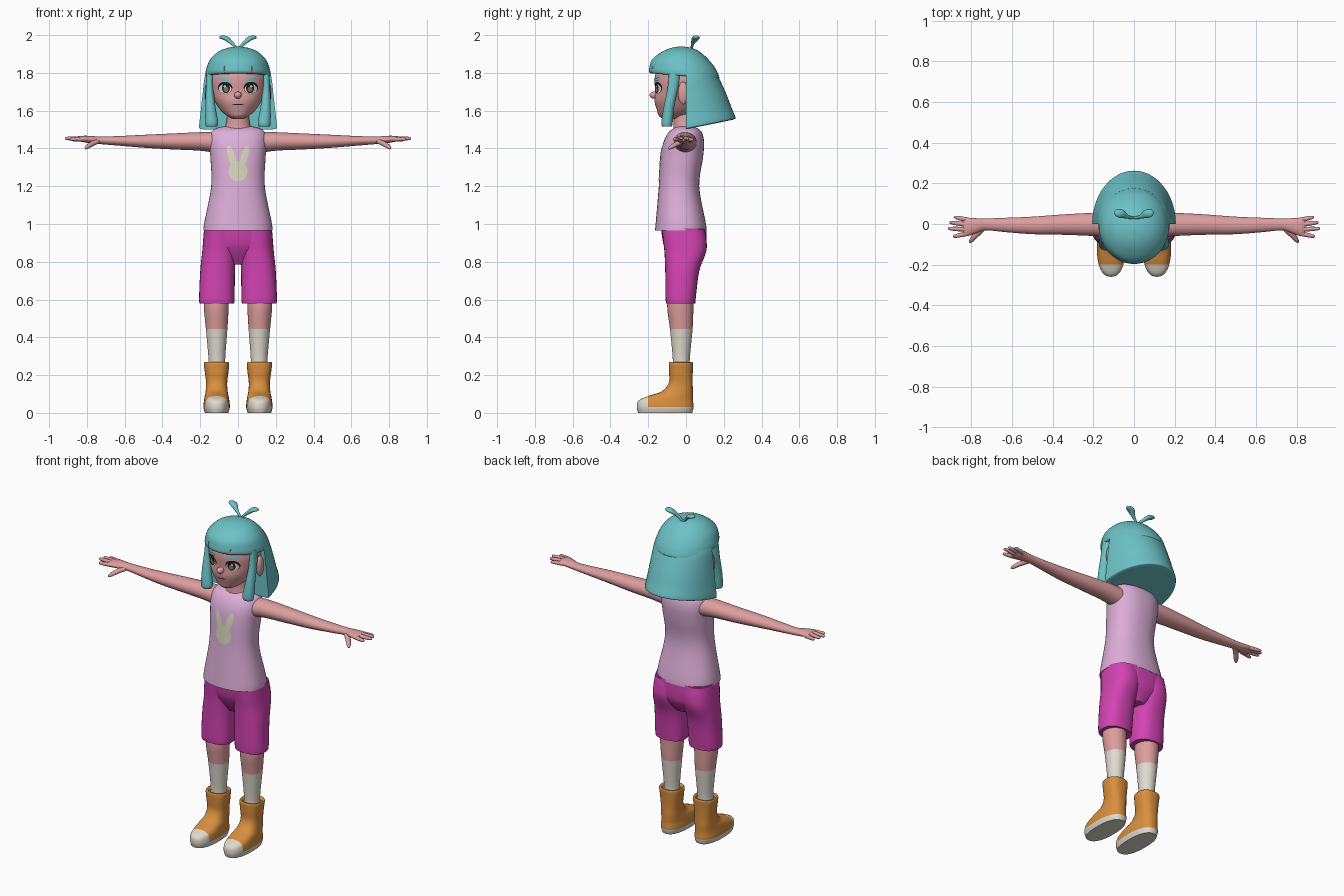
import bpy, bmesh
from math import sin, cos, pi, copysign
from mathutils import Vector
from mathutils.bvhtree import BVHTree

cube = bpy.data.objects.get("Cube")
if cube:
    bpy.data.objects.remove(cube)


def material(name, code):
    """Flat colour from an sRGB hex code."""
    raw = [int(code[i:i + 2], 16) / 255 for i in (0, 2, 4)]
    rgba = [c / 12.92 if c < .04 else ((c + .055) / 1.055) ** 2.4 for c in raw] + [1]
    mat = bpy.data.materials.new(name)
    mat.use_nodes = True
    mat.diffuse_color = rgba
    shader = next(n for n in mat.node_tree.nodes if n.type == 'BSDF_PRINCIPLED')
    shader.inputs["Base Color"].default_value = rgba
    shader.inputs["Roughness"].default_value = .8
    return mat


skin = material("skin", "DE9E9E")
teal = material("teal_hair", "6CC2C6")
lilac = material("lilac_shirt", "DDAFD8")
magenta = material("magenta_shorts", "D443B2")
orange = material("orange_boot", "D98F3E")
cream = material("cream_sock", "E0DBCF")
pale = material("pale_print", "D9D8BE")
black = material("dark_lash", "1E1A1E")
white = material("eye_white", "EFEDEA")
olive = material("olive_iris", "7C8358")


def finish(name, bm, mats, mirror=False, rule=None):
    mesh = bpy.data.meshes.new(name)
    for f in bm.faces:
        f.material_index = rule(f.calc_center_median()) if rule else 0
    bm.to_mesh(mesh)
    bm.free()
    for m in mats:
        mesh.materials.append(m)
    ob = bpy.data.objects.new(name, mesh)
    bpy.context.collection.objects.link(ob)
    if mirror:
        ob.modifiers.new("Mirror", 'MIRROR').use_clip = False
    bpy.ops.object.select_all(action='DESELECT')
    ob.select_set(True)
    bpy.context.view_layer.objects.active = ob
    bpy.ops.object.shade_smooth_by_angle(angle=.9)
    return ob


def spline(pts, steps):
    """Smooth curve through tuples of any length."""
    pts = [Vector(tuple(q) + (0,) * (6 - len(q))) for q in pts]
    ext = [pts[0]] + pts + [pts[-1]]
    out = []
    for a, b, c, d in zip(ext, ext[1:], ext[2:], ext[3:]):
        for k in range(steps):
            t = k / steps
            out.append(b + (c - a) * t / 2 + (2 * a - 5 * b + 4 * c - d) * t * t / 2
                       + (3 * b - a - 3 * c + d) * t ** 3 / 2)
    return out + [pts[-1]]


def loft(name, pts, mats, axis='z', n=32, p=2, steps=5, mirror=False,
         rule=None, ymin=None, cut=None):
    """Skin rings (x, y, z, radius a, radius b, slope) along a smooth path."""
    path = spline(pts, steps)
    bm = bmesh.new()
    rings = []
    for i, q in enumerate(path):
        if axis == 'z':
            side, up = Vector((1, 0, 0)), Vector((0, 1, 0))
        elif axis == 'x':
            side, up = Vector((0, 1, 0)), Vector((0, 0, 1))
        else:
            tan = (path[min(i + 1, len(path) - 1)] - path[max(i - 1, 0)])
            tan = Vector(tan[:3]).normalized()
            side = tan.cross(Vector((0, 0, 1))).normalized()
            up = side.cross(tan)
        ring = []
        for k in range(n):
            c, s = cos(2 * pi * k / n), sin(2 * pi * k / n)
            c, s = (copysign(abs(v) ** (2 / p), v) for v in (c, s))
            co = Vector(q[:3]) + side * c * max(q[3], .001) + up * s * max(q[4], .001)
            if ymin is not None:
                co.y = max(co.y, ymin)
            co.z += q[5] * co.y
            ring.append(bm.verts.new(co))
        rings.append(ring)
    for r, s in zip(rings, rings[1:]):
        for k in range(n):
            j = (k + 1) % n
            bm.faces.new((r[k], r[j], s[j], s[k]))
    bm.faces.new(rings[0])
    bm.faces.new(rings[-1])
    if cut is not None:
        bmesh.ops.bisect_plane(bm, geom=bm.verts[:] + bm.edges[:] + bm.faces[:],
                               plane_co=(0, cut, 0), plane_no=(0, 1, 0))
    bmesh.ops.recalc_face_normals(bm, faces=bm.faces[:])
    return finish(name, bm, mats, mirror, rule)


def ball(name, loc, size, mat, mirror=False):
    bm = bmesh.new()
    bmesh.ops.create_uvsphere(bm, u_segments=24, v_segments=16, radius=1)
    for v in bm.verts:
        v.co = Vector([l + a * b for l, a, b in zip(loc, v.co, size)])
    return finish(name, bm, [mat], mirror)


def plate(name, target, mat, outline, lift, mirror=False):
    """Thin painted patch laid on the front of a target."""
    tree = BVHTree.FromPolygons([v.co for v in target.data.vertices],
                                [f.vertices for f in target.data.polygons])
    bm = bmesh.new()
    n = len(outline)
    mx, mz = (sum(q[i] for q in outline) / n for i in (0, 1))

    def put(x, z):
        hit = tree.ray_cast(Vector((x, -2, z)), Vector((0, 1, 0)))[0]
        return bm.verts.new((x, hit.y - lift if hit else -.1, z))
    mid = put(mx, mz)
    rings = [[put(mx + (x - mx) * t, mz + (z - mz) * t) for x, z in outline]
             for t in (.35, .7, 1)]
    for k in range(n):
        j = (k + 1) % n
        bm.faces.new((mid, rings[0][k], rings[0][j]))
        for r, s in zip(rings, rings[1:]):
            bm.faces.new((r[k], s[k], s[j], r[j]))
    return finish(name, bm, [mat], mirror)


def oval(x, z, rx, rz, tilt=0, n=28):
    pts = [(rx * cos(2 * pi * k / n), rz * sin(2 * pi * k / n)) for k in range(n)]
    return [(x + a * cos(tilt) - b * sin(tilt), z + a * sin(tilt) + b * cos(tilt))
            for a, b in pts]


# Torso and clothes
shirt = loft("shirt", [(0, -.027, .965, .183, .137), (0, -.028, 1.01, .178, .132),
                       (0, -.037, 1.2, .142, .107), (0, -.022, 1.35, .146, .112),
                       (0, -.012, 1.43, .152, .108), (0, -.004, 1.485, .143, .088),
                       (0, -.002, 1.508, .11, .06), (0, -.002, 1.518, .06, .04)],
             [lilac], n=48, p=2.3)
loft("shorts_hips", [(0, 0, .785, .05, .06), (0, 0, .85, .13, .1),
                     (0, -.006, .9, .172, .115), (0, -.012, .975, .182, .12)],
     [magenta], n=40, p=2.4)
loft("shorts_legs", [(.112, -.028, .578, .091, .077), (.112, -.028, .61, .094, .08),
                     (.108, -.02, .75, .092, .09), (.1, -.004, .85, .09, .11),
                     (.095, -.006, .91, .09, .115), (.09, -.014, .97, .09, .113)],
     [magenta], p=2.4, mirror=True)

# Legs with socks, then boots
loft("legs", [(.115, -.028, .62, .066, .068), (.115, -.03, .55, .065, .069),
              (.113, -.025, .445, .057, .06), (.112, -.025, .3, .045, .046),
              (.112, -.025, .24, .045, .045)],
     [skin, cream], mirror=True, rule=lambda c: int(c.z < .445))
loft("boots", [(.113, -.11, 0, .062, .143), (.113, -.11, .03, .07, .15),
               (.113, -.107, .065, .067, .144), (.113, -.08, .09, .063, .117),
               (.113, -.045, .115, .058, .082), (.113, -.028, .16, .056, .063),
               (.113, -.027, .22, .063, .063), (.114, -.026, .262, .067, .064),
               (.114, -.026, .268, .059, .056), (.114, -.026, .255, .05, .047)],
     [orange, cream], n=40, p=2.4, mirror=True, cut=-.2,
     rule=lambda c: int(c.z < .03 or (c.y < -.2 and c.z < .1)))

# Arms and hands
loft("arms", [(.1, -.005, 1.43, .062, .057), (.2, -.002, 1.437, .057, .049),
              (.35, -.003, 1.437, .05, .042), (.5, -.007, 1.438, .043, .034),
              (.62, -.005, 1.44, .036, .026), (.73, -.002, 1.443, .029, .02),
              (.77, -.007, 1.446, .035, .02), (.82, -.015, 1.45, .045, .017),
              (.842, -.016, 1.45, .036, .01)], [skin], axis='x', mirror=True)
hand = {"little_fingers": ((.81, .018), (.885, .034), 1.447),
        "ring_fingers": ((.82, -.004), (.908, .009), 1.452),
        "middle_fingers": ((.82, -.027), (.916, -.022), 1.453),
        "index_fingers": ((.81, -.045), (.89, -.062), 1.449)}
for name, (a, b, z) in hand.items():
    at = lambda t, r: (a[0] + (b[0] - a[0]) * t, a[1] + (b[1] - a[1]) * t, z, r, r)
    loft(name, [at(0, .012), at(.5, .011), at(.92, .008), at(1, .002)],
         [skin], axis=None, n=12, steps=4, mirror=True)
loft("thumbs", [(.74, -.015, 1.44, .016, .014), (.775, -.05, 1.423, .015, .013),
                (.8, -.08, 1.406, .011, .01), (.808, -.092, 1.398, .003, .003)],
     [skin], axis=None, n=14, mirror=True)

# Head
loft("neck", [(0, -.01, 1.48, .085, .06), (0, -.01, 1.525, .064, .055),
              (0, -.015, 1.62, .052, .052)], [skin])
head = loft("head", [(0, -.08, 1.555, .025, .035), (0, -.07, 1.57, .055, .072),
                     (0, -.05, 1.6, .09, .103), (0, -.032, 1.65, .124, .134),
                     (0, -.02, 1.7, .143, .143), (0, -.01, 1.78, .15, .155),
                     (0, -.01, 1.86, .12, .12), (0, -.01, 1.91, .05, .05)],
            [skin], n=48, p=2.15)
ball("nose", (0, -.166, 1.682), (.02, .027, .019), skin)
ball("ears", (.158, -.015, 1.693), (.018, .028, .06), skin, mirror=True)

# Hair
cap = loft("hair_cap", [(0, -.01, 1.783, .168, .18, -.08), (0, -.01, 1.792, .173, .186, -.08),
                        (0, -.02, 1.825, .167, .175), (0, -.03, 1.87, .148, .15),
                        (0, -.027, 1.91, .108, .103), (0, -.025, 1.931, .06, .058),
                        (0, -.025, 1.939, .015, .015)], [teal], n=48)
loft("back_hair", [(0, 0, 1.86, .125, .11), (0, 0, 1.8, .171, .16),
                   (0, 0, 1.69, .187, .21, .03), (0, 0, 1.59, .198, .242, .1),
                   (0, 0, 1.517, .206, .262, .18), (0, 0, 1.503, .198, .252, .2),
                   (0, 0, 1.502, .175, .22, .2)], [teal], n=56, ymin=0)
loft("side_locks", [(.148, -.06, 1.81, .018, .03), (.15, -.07, 1.72, .02, .028),
                    (.146, -.09, 1.62, .027, .028), (.139, -.1, 1.54, .034, .03),
                    (.139, -.1, 1.517, .03, .026)], [teal], n=20, mirror=True)
loft("sprout_leaves", [(0, .03, 1.925, .006, .006), (.03, .035, 1.955, .009, .009),
                       (.062, .05, 1.982, .021, .012), (.088, .055, 1.988, .016, .009),
                       (.098, .055, 1.986, .003, .003)], [teal], axis=None, n=16, mirror=True)
plate("fringe_notches", cap, skin, [(.07, 1.8), (.08, 1.799), (.073, 1.84)], .003, True)

# Painted face
features = [("lashes", black, (.068, 1.722, .038, .031, .12), .002),
            ("eye_whites", white, (.068, 1.716, .033, .024, .08), .0035),
            ("pupils", black, (.064, 1.719, .021, .026), .005),
            ("irises", olive, (.064, 1.713, .013, .014), .0065),
            ("eye_glints", white, (.07, 1.729, .006, .006), .008),
            ("brows", teal, (.071, 1.766, .036, .008, .1), .006)]
for name, mat, shape, lift in features:
    plate(name, head, mat, oval(*shape), lift, True)
plate("mouth", head, black, oval(0, 1.632, .034, .0025), .002)

# Rabbit print on the shirt
plate("print_face", shirt, pale, oval(0, 1.279, .05, .054), .003)
plate("print_ears", shirt, pale, oval(.034, 1.358, .018, .06, -.28), .004, True)
